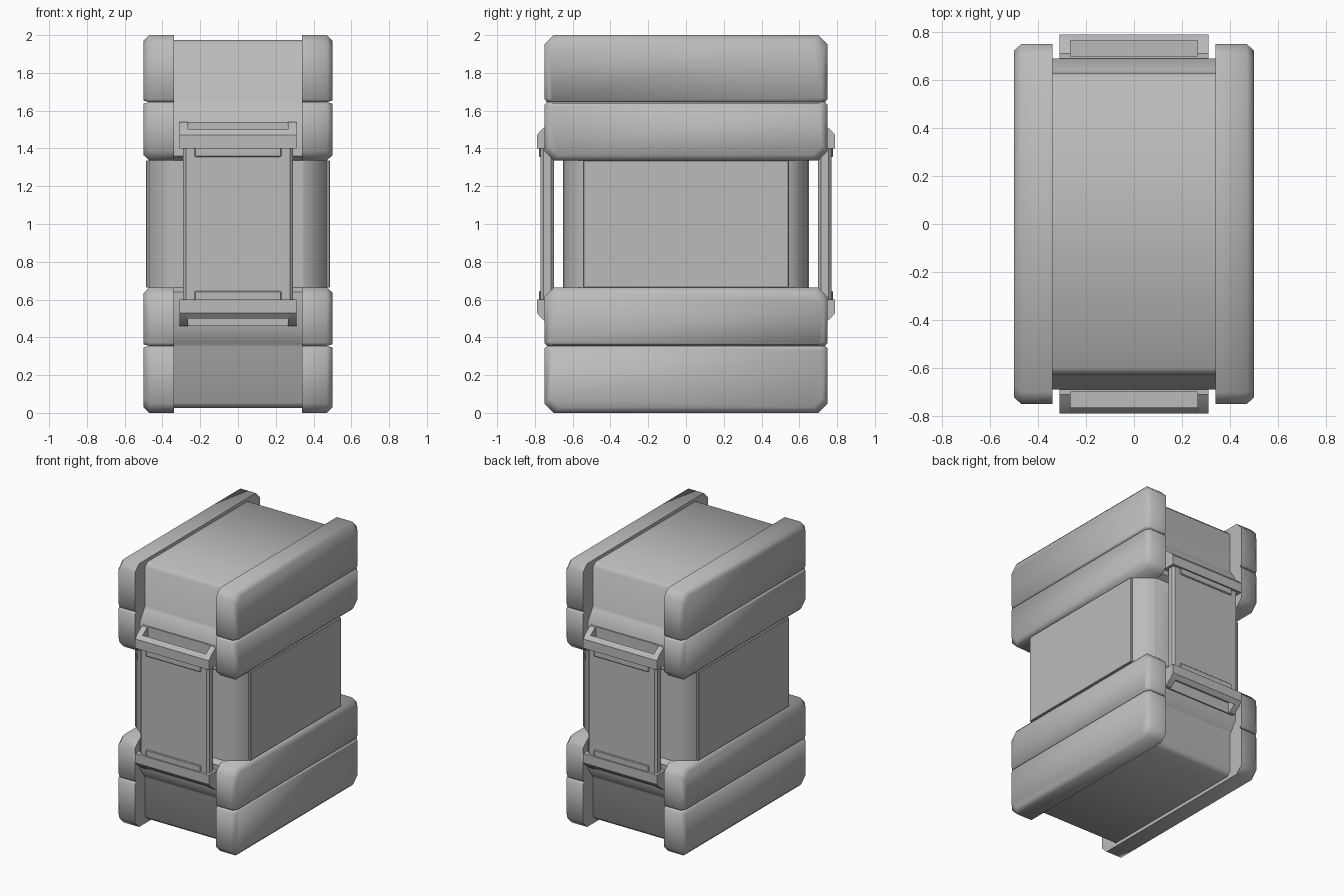
import bpy, bmesh, math

if "Cube" in bpy.data.objects:
    bpy.data.objects.remove(bpy.data.objects["Cube"], do_unlink=True)

grey = bpy.data.materials.new("plain grey")
grey.use_nodes = True
colour = (0.5, 0.5, 0.5, 1)
grey.diffuse_color = colour
grey.node_tree.nodes["Principled BSDF"].inputs["Base Color"].default_value = colour


def finish(name, bm, mirror=(False, False, False), smooth=50):
    """Turn a bmesh, modelled around the crate's middle, into an object."""
    bmesh.ops.recalc_face_normals(bm, faces=bm.faces)
    mesh = bpy.data.meshes.new(name)
    bm.to_mesh(mesh)
    bm.free()
    mesh.materials.append(grey)
    for p in mesh.polygons:
        p.use_smooth = True
    mesh.set_sharp_from_angle(angle=math.radians(smooth))
    obj = bpy.data.objects.new(name, mesh)
    obj.location.z = 1
    bpy.context.collection.objects.link(obj)
    if any(mirror):
        mod = obj.modifiers.new("Mirror", "MIRROR")
        mod.use_axis = mirror
        mod.use_mirror_merge = False


def loft(name, rings, mirror=(False, False, False), smooth=50):
    """Skin equal rings of points and cap both ends."""
    bm = bmesh.new()
    rows = [[bm.verts.new(p) for p in ring] for ring in rings]
    n = len(rows[0])
    for a, b in zip(rows, rows[1:]):
        for i in range(n):
            j = (i + 1) % n
            bm.faces.new((a[i], a[j], b[j], b[i]))
    bm.faces.new(rows[0])
    bm.faces.new(rows[-1])
    finish(name, bm, mirror, smooth)


def extrude_x(name, profile, x0, x1, mirror=(False, False, False), smooth=50):
    loft(name, [[(x, y, z) for y, z in profile] for x in (x0, x1)], mirror, smooth)


def box(name, lo, hi, mirror, bevel):
    bm = bmesh.new()
    bmesh.ops.create_cube(bm, size=1)
    for v in bm.verts:
        v.co = [a + (c + 0.5) * (b - a) for a, b, c in zip(lo, hi, v.co)]
    bmesh.ops.bevel(bm, geom=bm.edges[:], offset=bevel, segments=1,
                    affect='EDGES', profile=0.5)
    finish(name, bm, mirror, 30)


def four_way(quarter):
    """Mirror a quarter outline, listed from top to side, into a closed loop."""
    q = list(quarter)
    r = q[::-1]
    return (q + [(a, -b) for a, b in r] + [(-a, -b) for a, b in q]
            + [(-a, b) for a, b in r])


# Side rails: two per end, chamfered at the corners and on the outer face
def rail(name, z0, z1, c0, c1, inset0, inset1):
    def ring(x, y, lo, hi):
        h = [(y - c0, lo), (y, lo + c0), (y, hi - c1), (y - c1, hi)]
        return [(x, a, b) for a, b in h + [(-a, b) for a, b in h[::-1]]]
    loft(name, [ring(0.34, 0.75, z0, z1), ring(0.47, 0.75, z0, z1),
                ring(0.5, 0.722, z0 + inset0, z1 - inset1)],
         (True, False, True), 60)


rail("outer_rail", 0.645, 1.0, 0.015, 0.05, 0.008, 0.03)
rail("inner_rail", 0.335, 0.645, 0.05, 0.015, 0.03, 0.008)

# Core between the rails, stepped at the ends
core = four_way([(0.6, 0.975), (0.63, 0.945), (0.63, 0.65), (0.64, 0.635),
                 (0.69, 0.56), (0.69, 0.36), (0.65, 0.335)])
extrude_x("core", core, -0.345, 0.345)

# Middle body with chamfered corners, and its side panels
body = four_way([(0.34, 0.65), (0.47, 0.55)])
loft("middle_body", [[(x, y, z) for x, y in body] for z in (-0.34, 0.34)], smooth=60)
box("side_panel", (0.4, -0.545, -0.337), (0.487, 0.545, 0.337), (True, False, False), 0.004)

# Detached end plates
box("end_plate", (-0.29, 0.7, -0.46), (0.29, 0.77, 0.46), (False, True, False), 0.015)

# Handles: open troughs with closed ends and a tab over the plate
trough = [(0.685, 0.4), (0.685, 0.54), (0.7, 0.54), (0.7, 0.46), (0.765, 0.46),
          (0.765, 0.5), (0.79, 0.47), (0.79, 0.4)]
extrude_x("handle_trough", trough, -0.27, 0.27, (False, True, True), 30)
cap = [(0.685, 0.4), (0.685, 0.54), (0.71, 0.54), (0.765, 0.5), (0.79, 0.47), (0.79, 0.4)]
extrude_x("handle_end", cap, 0.265, 0.31, (True, True, True), 30)
box("handle_tab", (-0.23, 0.7, 0.355), (0.23, 0.779, 0.41), (False, True, True), 0.005)
